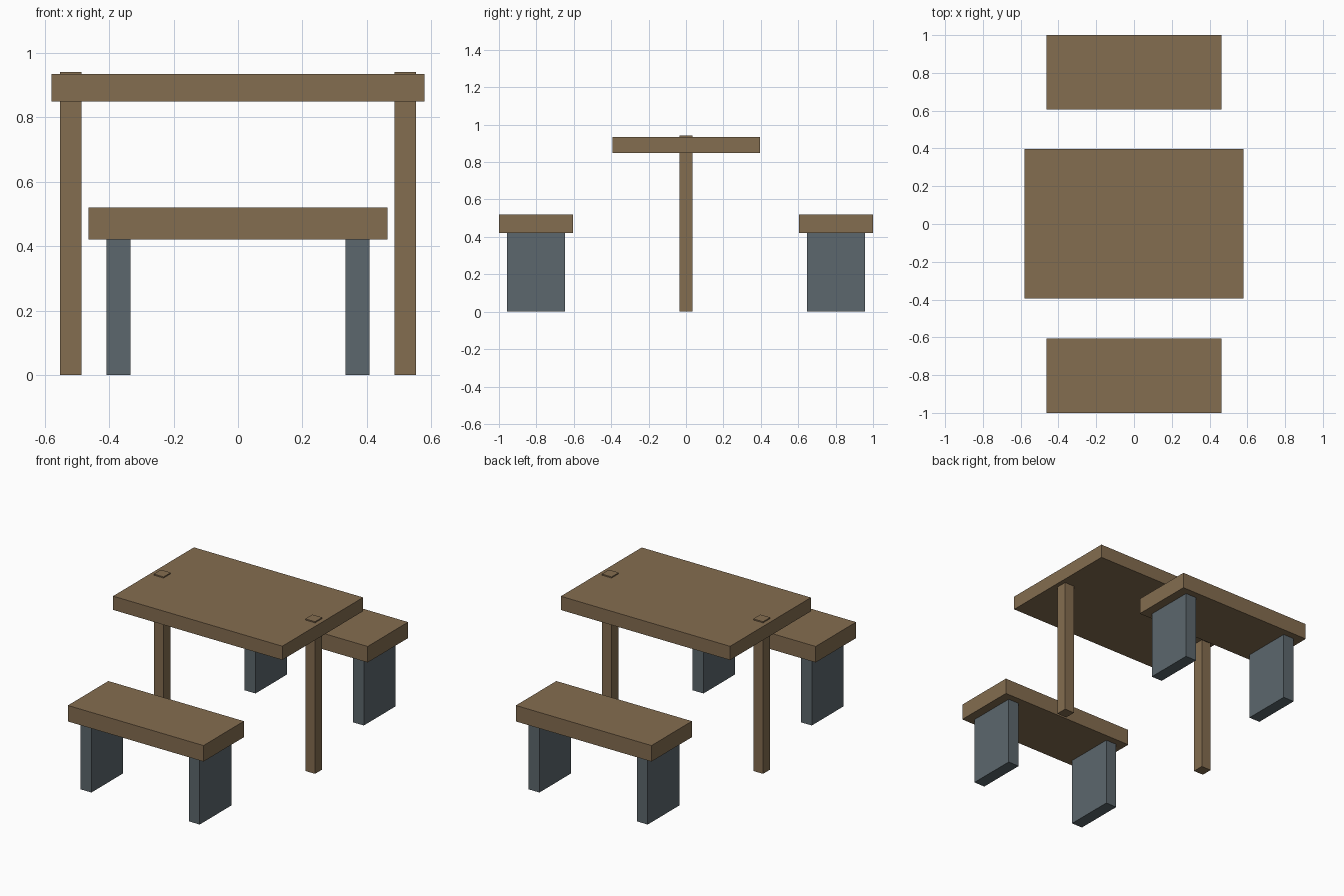
import bpy
import bmesh

if "Cube" in bpy.data.objects:
    bpy.data.objects.remove(bpy.data.objects["Cube"])


def material(name, rgb):
    m = bpy.data.materials.new(name)
    m.diffuse_color = (*rgb, 1.0)
    m.use_nodes = True
    m.node_tree.nodes["Principled BSDF"].inputs["Base Color"].default_value = m.diffuse_color
    return m


wood = material("brown wood", (0.231, 0.153, 0.080))
slate = material("slate grey", (0.107, 0.136, 0.153))


def box(name, x, y, z, mat):
    """Box from (min, max) ranges on each axis."""
    bm = bmesh.new()
    bmesh.ops.create_cube(bm, size=1.0)
    for v in bm.verts:
        for i, (lo, hi) in enumerate((x, y, z)):
            v.co[i] = lo if v.co[i] < 0 else hi
    mesh = bpy.data.meshes.new(name)
    bm.to_mesh(mesh)
    bm.free()
    mesh.materials.append(mat)
    obj = bpy.data.objects.new(name, mesh)
    bpy.context.collection.objects.link(obj)
    return obj


def mirrored(r, s):
    return r if s > 0 else (-r[1], -r[0])


# Table top
box("table_top", (-0.579, 0.579), (-0.394, 0.396), (0.849, 0.934), wood)

for sx, side in ((-1, "left"), (1, "right")):
    # Table posts, running through the top and showing just above it
    box(f"{side}_table_post", mirrored((0.485, 0.552), sx),
        (-0.035, 0.035), (0.0, 0.941), wood)

for sy, end in ((-1, "front"), (1, "back")):
    # Bench seats
    box(f"{end}_bench_seat", (-0.464, 0.464),
        mirrored((0.605, 1.0), sy), (0.421, 0.520), wood)
    # Bench slab legs
    for sx, side in ((-1, "left"), (1, "right")):
        box(f"{end}_bench_{side}_leg", mirrored((0.333, 0.408), sx),
            mirrored((0.647, 0.957), sy), (0.0, 0.421), slate)
